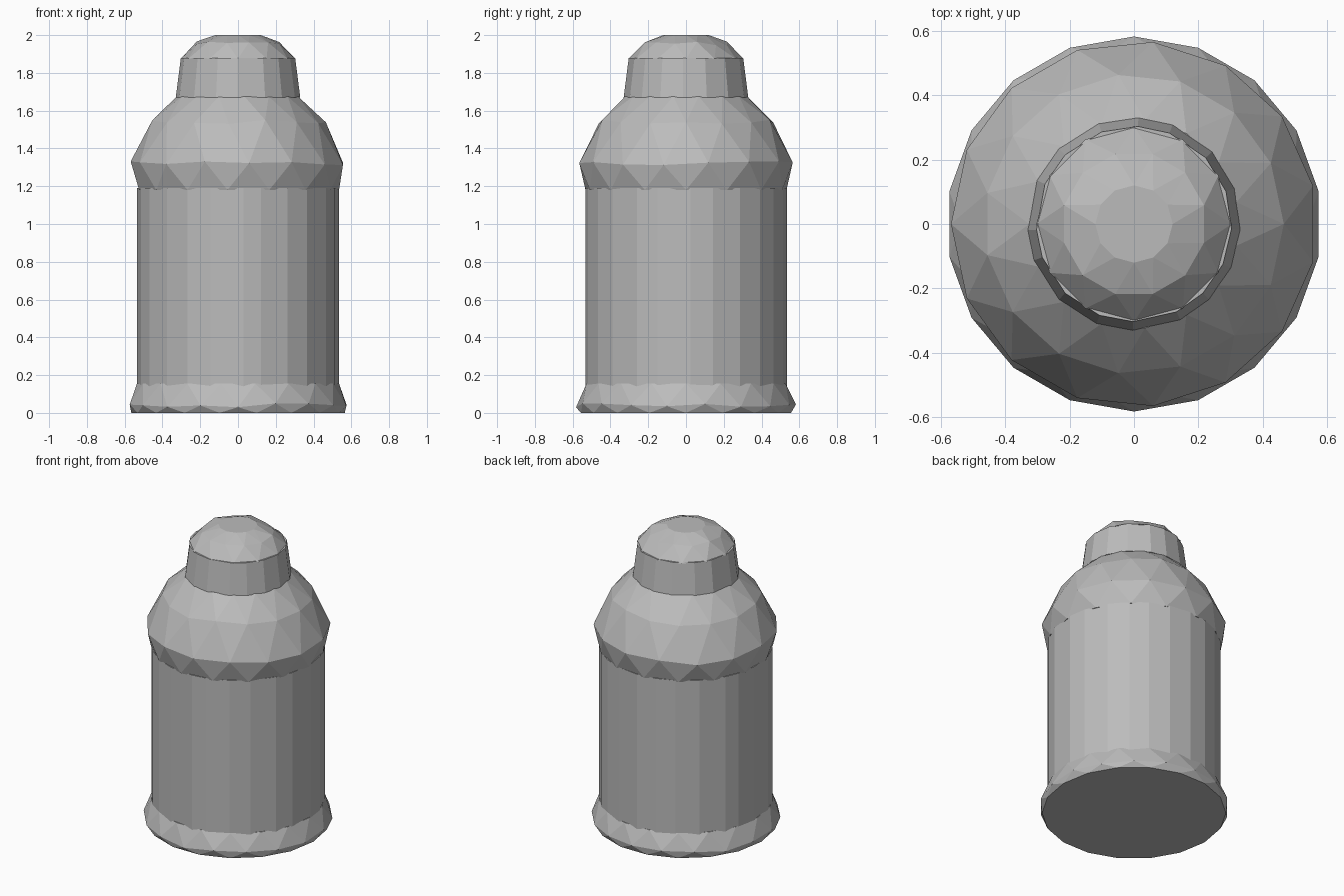
import bpy
import bmesh
import random
from math import cos, sin, pi

if "Cube" in bpy.data.objects:
    bpy.data.objects.remove(bpy.data.objects["Cube"])

random.seed(4)

grey = bpy.data.materials.new("plain grey")
grey.use_nodes = True
colour = (0.5, 0.5, 0.5, 1)
grey.diffuse_color = colour
grey.node_tree.nodes["Principled BSDF"].inputs["Base Color"].default_value = colour


def faceted_part(name, profile, sides, stagger=True, jitter=0.0):
    """Closed lathe from (radius, height) pairs, with triangular facets if staggered."""
    bm = bmesh.new()
    step = 2 * pi / sides
    wobble = [random.uniform(-jitter, jitter) * step for _ in range(sides)]
    rings = []
    for level, (radius, z) in enumerate(profile):
        shift = 0.5 * (level % 2) if stagger else 0
        ring = []
        for i in range(sides):
            a = (i + shift) * step + wobble[i]
            # Inner rings get a slight hand-cut unevenness in height
            uneven = random.uniform(-0.012, 0.012) if stagger and 0 < level < len(profile) - 1 else 0
            ring.append(bm.verts.new((radius * cos(a), radius * sin(a), z + uneven)))
        rings.append(ring)
    for level in range(len(rings) - 1):
        low, high = rings[level], rings[level + 1]
        for i in range(sides):
            j = (i + 1) % sides
            if not stagger:
                bm.faces.new((low[i], low[j], high[j], high[i]))
            elif level % 2 == 0:
                bm.faces.new((low[i], low[j], high[i]))
                bm.faces.new((low[j], high[j], high[i]))
            else:
                bm.faces.new((low[i], high[j], high[i]))
                bm.faces.new((low[i], low[j], high[j]))
    bm.faces.new(list(reversed(rings[0])))
    bm.faces.new(rings[-1])
    bmesh.ops.recalc_face_normals(bm, faces=bm.faces)
    mesh = bpy.data.meshes.new(name)
    bm.to_mesh(mesh)
    bm.free()
    mesh.materials.append(grey)
    obj = bpy.data.objects.new(name, mesh)
    bpy.context.collection.objects.link(obj)
    return obj


# Flared foot
faceted_part("base_flange", [(0.565, 0), (0.582, 0.04), (0.535, 0.155)], 18)

# Straight cylindrical wall
faceted_part("body", [(0.534, 0.14), (0.534, 1.19)], 24, stagger=False, jitter=0.2)

# Bulging shoulder
faceted_part("shoulder", [(0.535, 1.18), (0.568, 1.32), (0.465, 1.54), (0.325, 1.675)], 15)

# Tapered cap wall and its rounded crown
faceted_part("cap_wall", [(0.33, 1.67), (0.303, 1.88)], 16, stagger=False, jitter=0.15)
faceted_part("cap_crown", [(0.303, 1.875), (0.225, 1.955), (0.12, 2.0)], 12)
